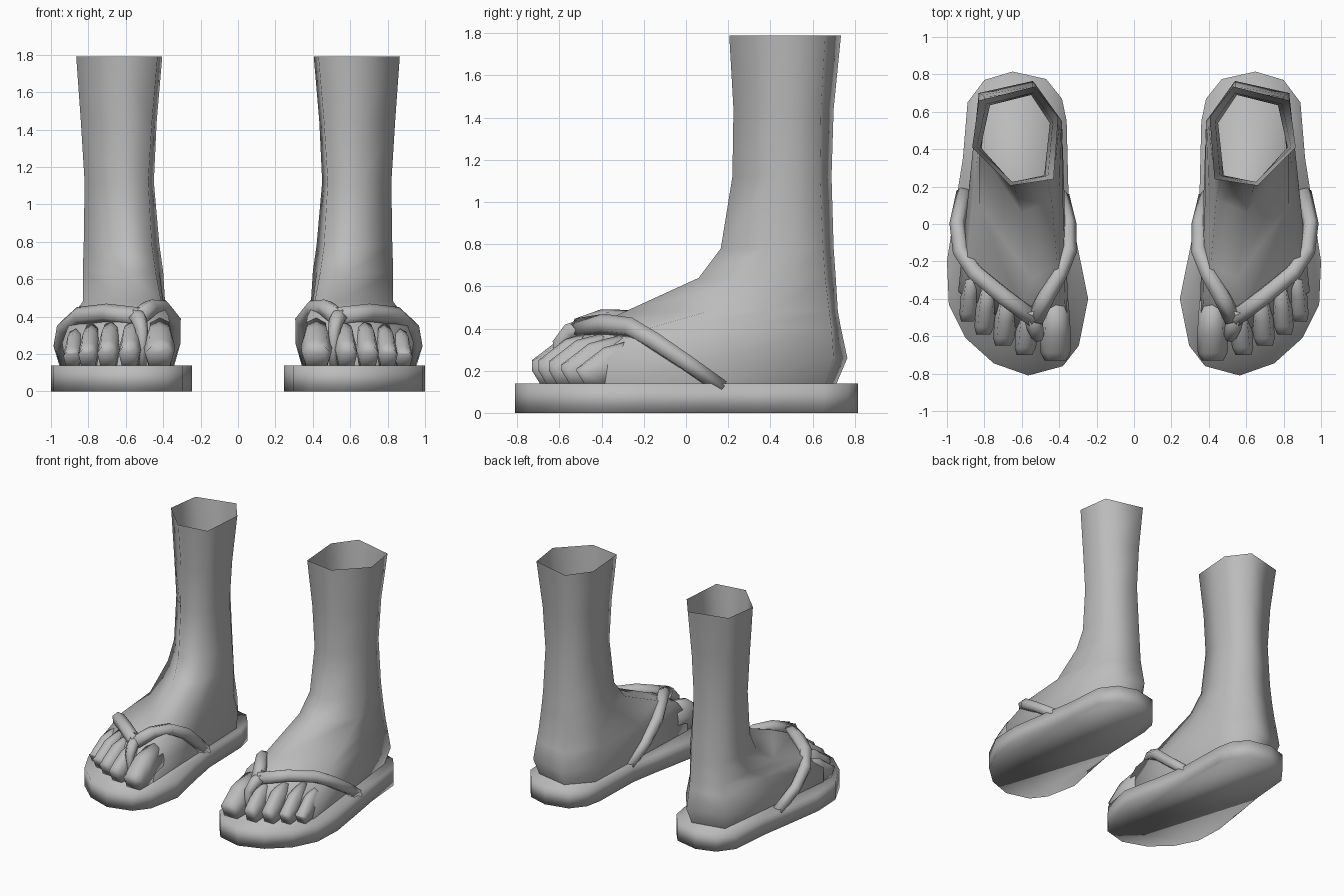
import bpy, bmesh, math
from mathutils import Vector

cube = bpy.data.objects.get("Cube")
if cube:
    bpy.data.objects.remove(cube, do_unlink=True)

# One plain grey for everything
grey = bpy.data.materials.new("plain grey")
grey.use_nodes = True
COL = (0.5, 0.5, 0.5, 1)
grey.diffuse_color = COL
grey.node_tree.nodes["Principled BSDF"].inputs["Base Color"].default_value = COL


def add_pair(name, bm):
    """Make the left part at +x and its mirror image at -x."""
    bmesh.ops.recalc_face_normals(bm, faces=bm.faces)
    for side, sign in (("left", 1), ("right", -1)):
        if sign < 0:
            for v in bm.verts:
                v.co.x *= -1
            bmesh.ops.reverse_faces(bm, faces=bm.faces)
        mesh = bpy.data.meshes.new(f"{side}_{name}")
        bm.to_mesh(mesh)
        mesh.materials.append(grey)
        for p in mesh.polygons:
            p.use_smooth = True
        obj = bpy.data.objects.new(f"{side}_{name}", mesh)
        bpy.context.collection.objects.link(obj)
    bm.free()


def loft(rings, cap_start=False, cap_end=False):
    bm = bmesh.new()
    loops = [[bm.verts.new(p) for p in r] for r in rings]
    n = len(loops[0])
    for a, b in zip(loops, loops[1:]):
        for i in range(n):
            j = (i + 1) % n
            bm.faces.new((a[i], a[j], b[j], b[i]))
    if cap_start:
        bm.faces.new(loops[0])
    if cap_end:
        bm.faces.new(loops[-1])
    return bm


def tube(name, path, radii, sides=6, wide=1.0):
    """Sweep a polygon along a path; the section stays upright."""
    pts = [Vector(p) for p in path]
    rings = []
    side = None
    for i, p in enumerate(pts):
        d = (pts[min(i + 1, len(pts) - 1)] - pts[max(i - 1, 0)]).normalized()
        if side is None:
            side = d.cross(Vector((0, 0, 1)))
        side = (side - d * side.dot(d)).normalized()
        up = side.cross(d)
        rings.append([p + radii[i] * (side * math.cos(t) * wide + up * math.sin(t))
                      for t in (2 * math.pi * k / sides for k in range(sides))])
    add_pair(name, loft(rings, True, True))


# Sandal sole: outline extruded upward
outline = [(0.565, -0.81), (0.75, -0.745), (0.9, -0.61), (0.99, -0.43), (1.0, -0.2),
           (0.955, 0.1), (0.915, 0.35), (0.89, 0.65), (0.8, 0.77), (0.65, 0.815),
           (0.47, 0.775), (0.385, 0.67), (0.36, 0.55), (0.35, 0.15), (0.31, -0.08),
           (0.245, -0.4), (0.295, -0.65), (0.38, -0.76)]
add_pair("sandal_sole", loft([[(x, y, z) for x, y in outline] for z in (0, 0.14)], True, True))

# Leg and foot: level rings, six points each:
# back inner, back outer, outer front, ridge, inner front, inner rear
levels = [
    (1.79, [(0.53, 0.735), (0.83, 0.66), (0.865, 0.41), (0.66, 0.205), (0.43, 0.24), (0.405, 0.57)]),
    (1.44, [(0.54, 0.70), (0.79, 0.64), (0.84, 0.41), (0.65, 0.225), (0.46, 0.26), (0.435, 0.55)]),
    (1.12, [(0.55, 0.69), (0.77, 0.635), (0.82, 0.41), (0.65, 0.22), (0.48, 0.26), (0.45, 0.54)]),
    (0.78, [(0.54, 0.70), (0.78, 0.65), (0.825, 0.39), (0.63, 0.165), (0.46, 0.23), (0.42, 0.53)]),
    (0.64, [(0.54, 0.71), (0.79, 0.66), (0.83, 0.32), (0.60, 0.06), (0.44, 0.13), (0.40, 0.52)]),
    (0.48, [(0.54, 0.72), (0.80, 0.68), (0.83, 0.10), (0.55, -0.29), (0.41, -0.22), (0.39, 0.50)]),
    (0.40, [(0.54, 0.735), (0.81, 0.69), (0.89, -0.18), (0.60, -0.46), (0.37, -0.42), (0.385, 0.50)]),
    (0.26, [(0.54, 0.765), (0.83, 0.70), (0.94, -0.36), (0.62, -0.56), (0.35, -0.52), (0.385, 0.55)]),
    (0.13, [(0.55, 0.71), (0.80, 0.66), (0.92, -0.38), (0.62, -0.56), (0.36, -0.53), (0.40, 0.55)]),
]


def foot_ring(z, p):
    # extra points halfway along the long outer and inner sides
    mid_out = ((p[1][0] + p[2][0]) / 2, (p[1][1] + p[2][1]) / 2)
    mid_in = ((p[4][0] + p[5][0]) / 2, (p[4][1] + p[5][1]) / 2)
    return [(x, y, z) for x, y in (*p[:2], mid_out, *p[2:5], mid_in, p[5])]


add_pair("leg_and_foot", loft([foot_ring(z, p) for z, p in levels]))

# Toes: short lofts along y, (centre x, half width, tip y, top z)
toes = [("big_toe", 0.42, 0.083, -0.73, 0.37), ("second_toe", 0.585, 0.06, -0.70, 0.37),
        ("third_toe", 0.70, 0.06, -0.65, 0.365), ("fourth_toe", 0.805, 0.055, -0.59, 0.35),
        ("little_toe", 0.89, 0.05, -0.52, 0.33)]
for name, cx, w, tip, top in toes:
    rings = []
    # distance behind tip, width factor, bottom, top
    for back, f, z0, z1 in ((0.32, 0.85, 0.14, top + 0.03), (0.13, 1.0, 0.135, top - 0.02),
                            (0.04, 0.95, 0.135, top - 0.09), (0.0, 0.7, 0.2, top - 0.12)):
        zm, h = (z0 + z1) / 2, (z1 - z0) / 2
        rings.append([(cx + w * f * u - 0.1 * (back if name != "big_toe" else 0),
                       tip + back, zm + h * v)
                      for u, v in ((-0.7, -1), (0.7, -1), (1, 0), (0.65, 0.85),
                                   (0, 1), (-0.65, 0.85), (-1, 0))])
    add_pair(name, loft(rings, True, True))

# Thong straps: outer arm, inner arm and the post between the toes
tube("outer_strap", [(0.91, 0.17, 0.12), (0.945, 0.0, 0.24), (0.925, -0.15, 0.34),
                     (0.85, -0.26, 0.405), (0.70, -0.385, 0.42), (0.53, -0.51, 0.40)],
     [0.04, 0.042, 0.045, 0.048, 0.05, 0.05])
tube("inner_strap", [(0.385, 0.15, 0.12), (0.35, 0.0, 0.25), (0.35, -0.15, 0.38),
                     (0.40, -0.27, 0.445), (0.47, -0.39, 0.445), (0.53, -0.51, 0.40)],
     [0.04, 0.042, 0.045, 0.045, 0.048, 0.05])
tube("toe_post", [(0.55, -0.46, 0.41), (0.53, -0.55, 0.385), (0.515, -0.6, 0.33),
                  (0.51, -0.6, 0.24), (0.51, -0.58, 0.13)],
     [0.05, 0.045, 0.035, 0.025, 0.022])
